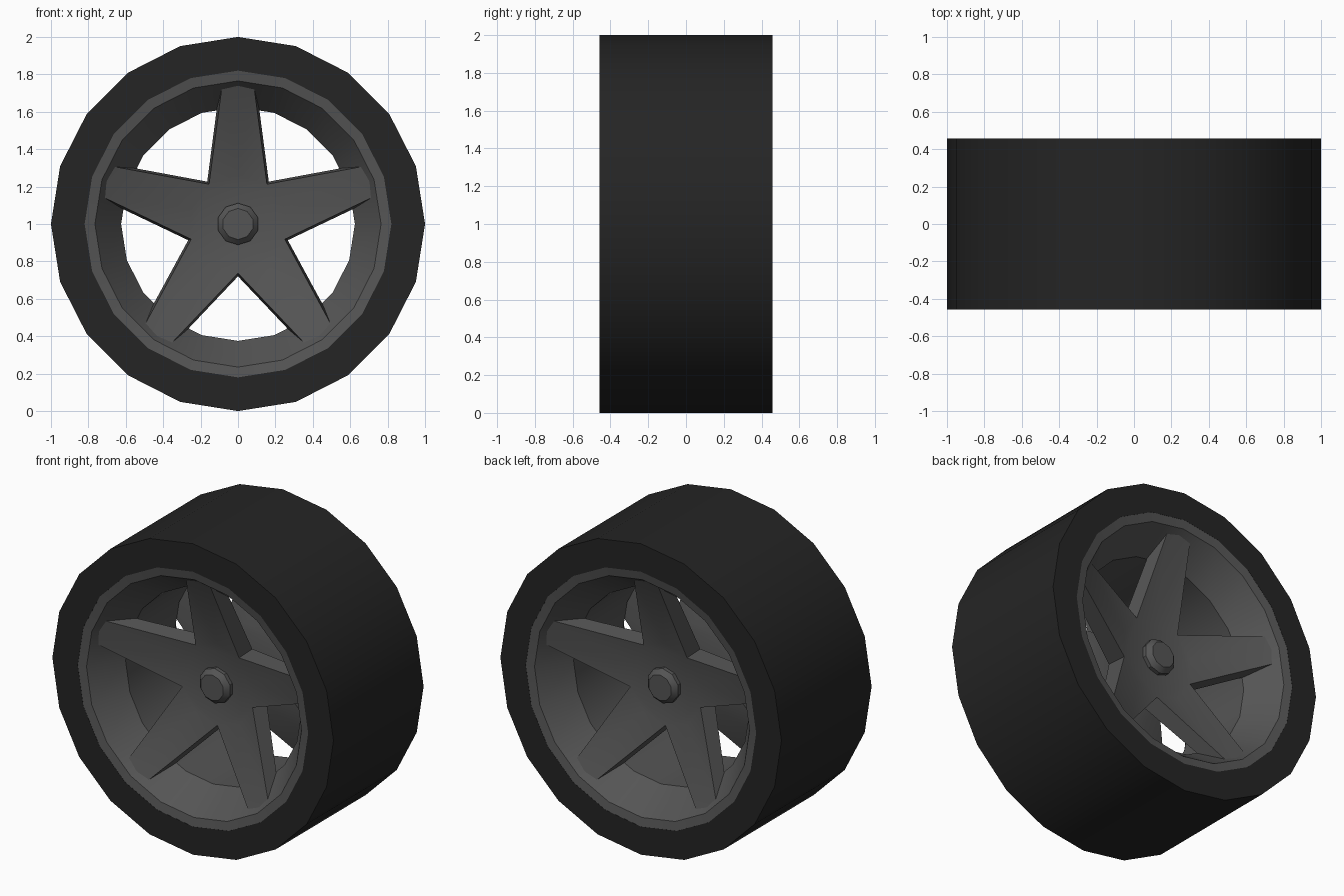
import bpy
import bmesh
from math import sin, cos, pi, radians

cube = bpy.data.objects.get("Cube")
if cube:
    bpy.data.objects.remove(cube, do_unlink=True)


def material(name, value):
    mat = bpy.data.materials.new(name)
    mat.use_nodes = True
    colour = (value, value, value, 1)
    mat.diffuse_color = colour
    mat.node_tree.nodes["Principled BSDF"].inputs["Base Color"].default_value = colour
    return mat


RUBBER = material("black rubber", 0.018)
METAL = material("dark grey metal", 0.09)


def polar(r, angle, y):
    """Point around the axle; angle zero is straight up."""
    return (r * sin(angle), y, 1 + r * cos(angle))


def finish(bm, name, mat):
    bmesh.ops.remove_doubles(bm, verts=bm.verts, dist=0.0001)
    bmesh.ops.recalc_face_normals(bm, faces=bm.faces)
    mesh = bpy.data.meshes.new(name)
    bm.to_mesh(mesh)
    bm.free()
    mesh.materials.append(mat)
    obj = bpy.data.objects.new(name, mesh)
    bpy.context.collection.objects.link(obj)
    bpy.ops.object.select_all(action="DESELECT")
    obj.select_set(True)
    bpy.context.view_layer.objects.active = obj
    bpy.ops.object.shade_smooth_by_angle(angle=radians(30))
    return obj


def lathe(name, profile, sides, mat):
    """Spin a closed (radius, y) profile around the axle."""
    bm = bmesh.new()
    rings = [[bm.verts.new(polar(r, 2 * pi * i / sides, y)) for r, y in profile]
             for i in range(sides)]
    n = len(profile)
    for i in range(sides):
        a, b = rings[i], rings[(i + 1) % sides]
        for j in range(n):
            k = (j + 1) % n
            if profile[j][0] + profile[k][0] > 0:
                bm.faces.new((a[j], a[k], b[k], b[j]))
    return finish(bm, name, mat)


def spoke_star(name, side):
    """Five dished spokes joined to a ten-sided hub; side is -1 front, 1 back."""
    bm = bmesh.new()
    layers = []
    # hub radius, hub depth, tip radius, tip depth, tip half width
    for hub_r, hub_y, tip_r, tip_y, half in ((0.263, 0.21, 0.738, 0.41, 0.085),
                                             (0.28, 0.09, 0.68, 0.285, 0.105)):
        hub = [bm.verts.new(polar(hub_r, k * pi / 5, side * hub_y)) for k in range(10)]
        tips = []
        for k in range(5):
            a = k * 2 * pi / 5
            for w in (-half, half):
                tips.append(bm.verts.new((tip_r * sin(a) + w * cos(a), side * tip_y,
                                          1 + tip_r * cos(a) - w * sin(a))))
        bm.faces.new(hub)
        outline = []
        for k in range(5):
            before, mid, after = hub[2 * k - 1], hub[2 * k], hub[2 * k + 1]
            left, right = tips[2 * k], tips[2 * k + 1]
            for tri in ((before, left, mid), (mid, left, right), (mid, right, after)):
                bm.faces.new(tri)
            outline += [before, left, right]
        layers.append(outline)
    # side walls between the outer and inner outlines
    outer, inner = layers
    for i in range(len(outer)):
        j = (i + 1) % len(outer)
        bm.faces.new((outer[i], outer[j], inner[j], inner[i]))
    return finish(bm, name, METAL)


# Tyre and dished rim
lathe("tyre", [(1, -0.458), (1, 0.458), (0.82, 0.458), (0.82, -0.458)], 20, RUBBER)
lathe("rim", [(0.82, -0.457), (0.765, -0.447), (0.625, -0.25),
              (0.625, 0.25), (0.765, 0.447), (0.82, 0.457)], 20, METAL)

# Spokes and axle caps on both sides
for label, side in (("front", -1), ("back", 1)):
    spoke_star(label + "_spokes", side)
    lathe(label + "_axle_cap", [(0, side * 0.19), (0.112, side * 0.19), (0.112, side * 0.235),
                                (0.083, side * 0.265), (0, side * 0.265)], 10, METAL)
